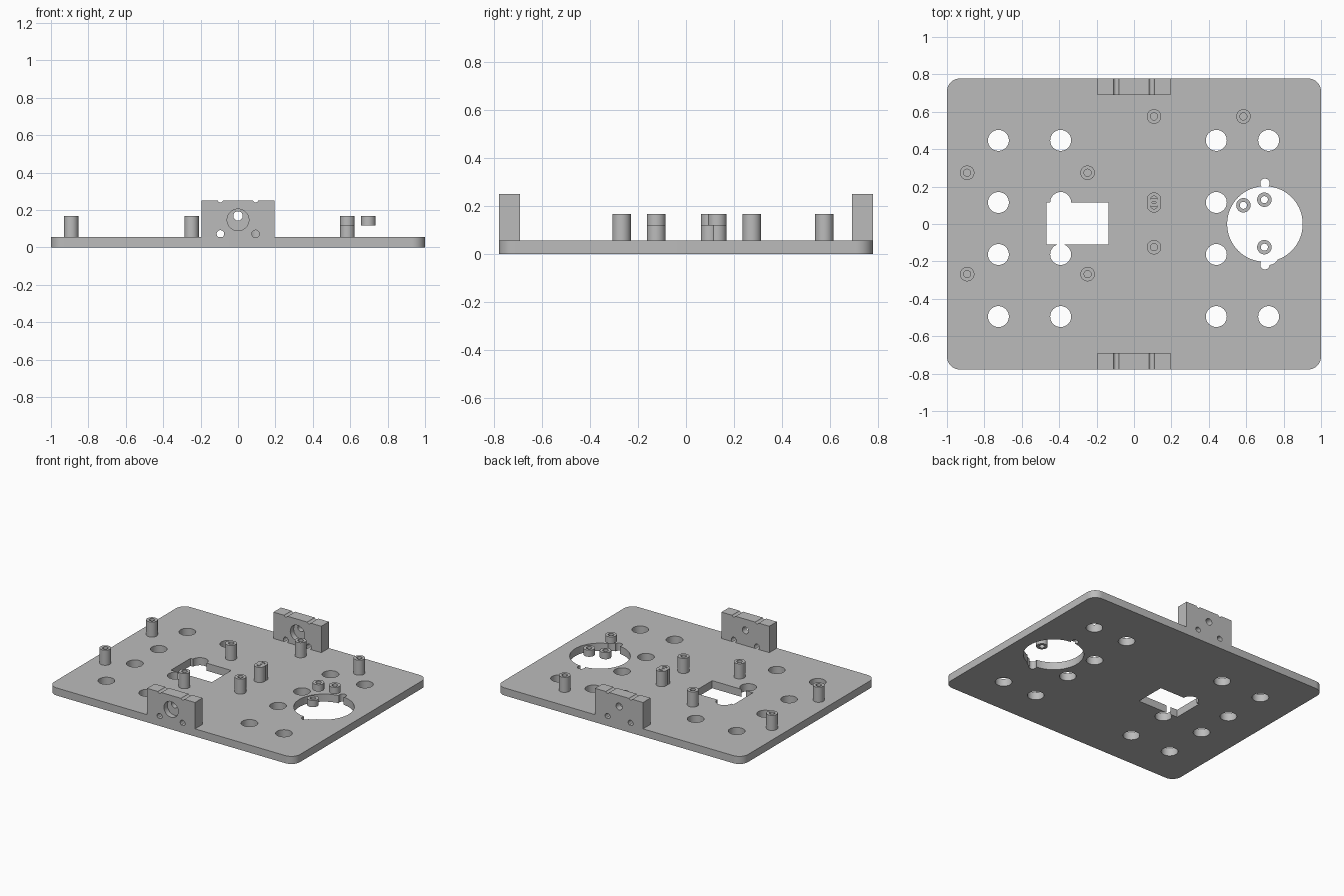
import bpy, bmesh, math
from mathutils import Matrix, Vector

old = bpy.data.objects.get("Cube")
if old:
    bpy.data.objects.remove(old, do_unlink=True)

HX, HY, T = 1.0, 0.778, 0.056      # plate half sizes and thickness
TOP, MID = 0.167, 0.118            # post top, underside of short posts
BLOCK_TOP, BLOCK_IN = 0.25, 0.69

gray = bpy.data.materials.new("plain gray")
gray.use_nodes = True
GRAY = (0.5, 0.5, 0.5, 1)
gray.diffuse_color = GRAY
gray.node_tree.nodes["Principled BSDF"].inputs["Base Color"].default_value = GRAY


def make(name, bm):
    bmesh.ops.recalc_face_normals(bm, faces=bm.faces)
    mesh = bpy.data.meshes.new(name)
    bm.to_mesh(mesh)
    bm.free()
    mesh.materials.append(gray)
    ob = bpy.data.objects.new(name, mesh)
    bpy.context.collection.objects.link(ob)
    return ob


def box(name, lo, hi, corner=0):
    lo, hi = Vector(lo), Vector(hi)
    bm = bmesh.new()
    bmesh.ops.create_cube(bm, size=1, matrix=Matrix.Translation((lo + hi) / 2)
                          @ Matrix.Diagonal((hi - lo).to_4d()))
    if corner:
        upright = [e for e in bm.edges if abs((e.verts[0].co - e.verts[1].co).z) > 0.01]
        bmesh.ops.bevel(bm, geom=upright, offset=corner, segments=10,
                        profile=0.5, affect='EDGES')
    return make(name, bm)


def cylinder(name, start, end, r, sides=40):
    start, end = Vector(start), Vector(end)
    axis = end - start
    turn = Vector((0, 0, 1)).rotation_difference(axis).to_matrix().to_4x4()
    bm = bmesh.new()
    bmesh.ops.create_cone(bm, cap_ends=True, segments=sides, radius1=r, radius2=r,
                          depth=axis.length,
                          matrix=Matrix.Translation((start + end) / 2) @ turn)
    return make(name, bm)


def combine(target, tools, operation='DIFFERENCE'):
    for tool in tools:
        mod = target.modifiers.new("bool", 'BOOLEAN')
        mod.operation, mod.solver, mod.object = operation, 'EXACT', tool
        bpy.context.view_layer.objects.active = target
        bpy.ops.object.modifier_apply(modifier=mod.name)
        bpy.data.objects.remove(tool, do_unlink=True)


def smooth(ob):
    bpy.ops.object.select_all(action='DESELECT')
    ob.select_set(True)
    bpy.context.view_layer.objects.active = ob
    bpy.ops.object.shade_smooth_by_angle(angle=math.radians(30))


def drill(x, y, r, sides=40):
    return cylinder("drill", (x, y, -0.1), (x, y, 0.1), r, sides)


# Base plate with window, round opening and hole grid
plate = box("base_plate", (-HX, -HY, 0), (HX, HY, T), corner=0.07)
cutters = [box("window_cutter", (-0.468, -0.11, -0.1), (-0.136, 0.116, 0.1)),
           drill(0.7, 0, 0.202, 72)]
cutters += [drill(0.7, s * 0.218, 0.025, 24) for s in (-1, 1)]
for x in (-0.725, -0.392, 0.44, 0.72):
    for y in (0.447, 0.115, -0.163, -0.495):
        if (x, y) != (0.72, 0.115):
            cutters.append(drill(x, y, 0.056))
combine(plate, cutters)
smooth(plate)

# Upright mounting blocks, identical at front and back
for name, y0 in (("front_block", -HY), ("back_block", BLOCK_IN)):
    y1 = y0 + HY - BLOCK_IN
    block = box(name, (-0.195, y0, T), (0.195, y1, BLOCK_TOP))

    def bore(x, z, r, end=y1 + 0.05, sides=32):
        return cylinder("bore", (x, y0 - 0.05, z), (x, end, z), r, sides)

    bores = [bore(0, 0.147, 0.058, y0 + 0.04, 48), bore(0, 0.168, 0.025)]
    for s in (-1, 1):
        bores += [bore(s * 0.094, 0.072, 0.02), bore(s * 0.094, 0.256, 0.0155)]
    combine(block, bores)
    smooth(block)


# Hollow posts
def tube(name, x, y, z):
    post = cylinder(name, (x, y, z), (x, y, TOP), 0.0385)
    combine(post, [cylinder("core", (x, y, z - 0.02), (x, y, TOP + 0.02), 0.019, 32)])
    return post


tall = [(-0.892, 0.274), (-0.248, 0.274), (-0.892, -0.268), (-0.248, -0.268),
        (0.107, 0.575), (0.585, 0.575), (0.107, -0.124)]
for i, (x, y) in enumerate(tall):
    smooth(tube(f"tall_post_{i + 1}", x, y, T))

# Two overlapping posts merged into one
twin = tube("twin_post", 0.107, 0.13, T)
combine(twin, [tube("twin_half", 0.107, 0.1, T)], 'UNION')
smooth(twin)

# Short posts above the round opening
for i, (x, y) in enumerate([(0.585, 0.1), (0.697, 0.13), (0.697, -0.124)]):
    smooth(tube(f"short_post_{i + 1}", x, y, MID))
